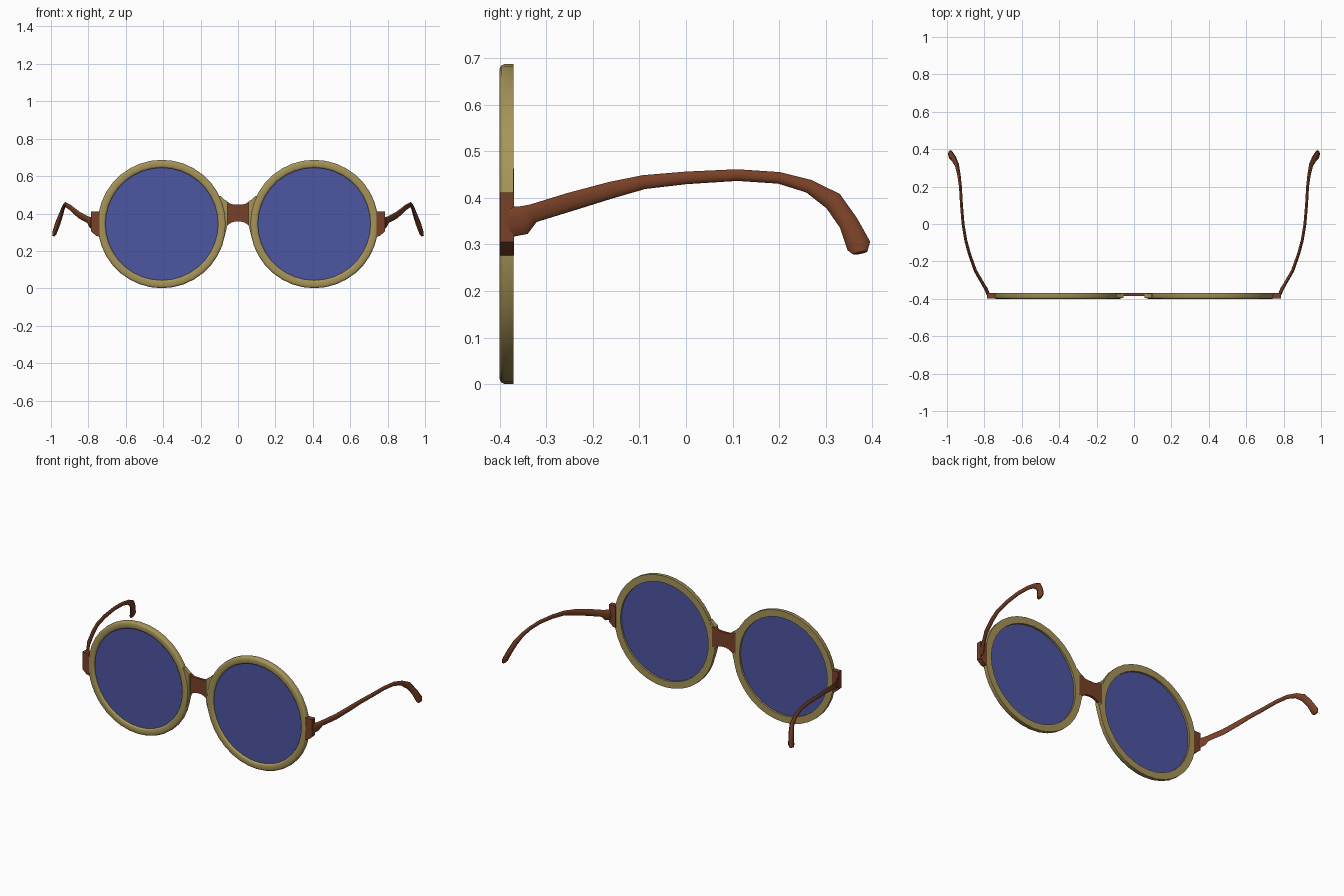
import bpy, bmesh, math
from mathutils import Vector

if "Cube" in bpy.data.objects:
    bpy.data.objects.remove(bpy.data.objects["Cube"])

CX, CZ, SEG = 0.4075, 0.344, 36   # lens centre and rim sides


def material(name, rgb):
    m = bpy.data.materials.new(name)
    m.diffuse_color = (*rgb, 1)
    m.use_nodes = True
    m.node_tree.nodes["Principled BSDF"].inputs["Base Color"].default_value = m.diffuse_color
    return m


TAN = material("tan frame", (0.38, 0.295, 0.098))
BROWN = material("brown wood", (0.19, 0.052, 0.02))
BLUE = material("blue lens", (0.073, 0.092, 0.36))


def finish(bm, name, mat, mirror=True, angle=40):
    bmesh.ops.recalc_face_normals(bm, faces=bm.faces)
    me = bpy.data.meshes.new(name)
    bm.to_mesh(me)
    bm.free()
    me.materials.append(mat)
    me.shade_smooth()
    me.set_sharp_from_angle(angle=math.radians(angle))
    ob = bpy.data.objects.new(name, me)
    bpy.context.collection.objects.link(ob)
    if mirror:
        mod = ob.modifiers.new("mirror", 'MIRROR')
        mod.use_mirror_merge = False
    return ob


def bridge_rings(bm, rings, closed):
    n = len(rings[0])
    for i in range(len(rings) if closed else len(rings) - 1):
        a, b = rings[i], rings[(i + 1) % len(rings)]
        for j in range(n):
            k = (j + 1) % n
            bm.faces.new((a[j], a[k], b[k], b[j]))
    if not closed:
        bm.faces.new(rings[0])
        bm.faces.new(rings[-1])


def plate(name, outline, y0, y1, mat, mirror=True):
    """Extrude an x-z outline between two y values."""
    bm = bmesh.new()
    rings = [[bm.verts.new((x, y, z)) for x, z in outline] for y in (y0, y1)]
    bridge_rings(bm, rings, False)
    return finish(bm, name, mat, mirror)


# Round rims: a section with a softened front, turned about the lens axis
section = [(0.301, -0.370), (0.343, -0.370), (0.343, -0.391), (0.340, -0.397),
           (0.333, -0.400), (0.311, -0.400), (0.304, -0.397), (0.301, -0.391)]
bm = bmesh.new()
rings = []
for i in range(SEG):
    t = 2 * math.pi * i / SEG
    rings.append([bm.verts.new((CX + r * math.cos(t), y, CZ + r * math.sin(t)))
                  for r, y in section])
bridge_rings(bm, rings, True)
finish(bm, "rim", TAN, angle=50)

# Lenses
disc = [(CX + 0.304 * math.cos(2 * math.pi * i / SEG),
         CZ + 0.304 * math.sin(2 * math.pi * i / SEG)) for i in range(SEG)]
plate("lens", disc, -0.388, -0.382, BLUE)

# Flares that lead the rims into the bridge
plate("rim_flare", [(0.057, 0.335), (0.066, 0.298), (0.079, 0.255), (0.092, 0.26),
                    (0.09, 0.345), (0.115, 0.49), (0.094, 0.495), (0.072, 0.474),
                    (0.057, 0.465)], -0.396, -0.371, TAN)

# Nose bridge
half = [(0.015, 0.357), (0.035, 0.352), (0.055, 0.338), (0.08, 0.338),
        (0.08, 0.463), (0.056, 0.463), (0.038, 0.45), (0.015, 0.449)]
plate("nose_bridge", half + [(-x, z) for x, z in reversed(half)],
      -0.384, -0.369, BROWN, mirror=False)

# End pieces on the outer edge of the rims
plate("end_piece", [(0.740, 0.276), (0.758, 0.28), (0.786, 0.305),
                    (0.786, 0.412), (0.740, 0.412)], -0.3995, -0.369, BROWN)

# Temples: x, y, z, half height, half width along the arm
stations = [(0.778, -0.380, 0.349, 0.034, 0.009),
            (0.790, -0.350, 0.352, 0.031, 0.009),
            (0.803, -0.328, 0.367, 0.020, 0.008),
            (0.848, -0.250, 0.391, 0.020, 0.008),
            (0.880, -0.160, 0.417, 0.018, 0.008),
            (0.899, -0.090, 0.434, 0.015, 0.008),
            (0.914, 0.000, 0.443, 0.0135, 0.008),
            (0.923, 0.110, 0.449, 0.0125, 0.008),
            (0.928, 0.200, 0.443, 0.0125, 0.008),
            (0.936, 0.264, 0.425, 0.0145, 0.009),
            (0.947, 0.316, 0.393, 0.021, 0.011),
            (0.964, 0.349, 0.346, 0.021, 0.014),
            (0.981, 0.371, 0.297, 0.026, 0.012),
            (0.987, 0.374, 0.282, 0.016, 0.007)]
pts = [Vector(s[:3]) for s in stations]
bm = bmesh.new()
rings = []
for i, (p, s) in enumerate(zip(pts, stations)):
    t = (pts[min(i + 1, len(pts) - 1)] - pts[max(i - 1, 0)]).normalized()
    up = Vector((0, -t.z, t.y)).normalized()
    if i == 0:
        up = Vector((0, 0, 1))
    side = t.cross(up).normalized()
    rings.append([bm.verts.new(p + up * s[3] * math.sin(a) + side * s[4] * math.cos(a))
                  for a in (2 * math.pi * k / 10 + math.pi / 10 for k in range(10))])
bridge_rings(bm, rings, False)
finish(bm, "temple", BROWN, angle=50)
